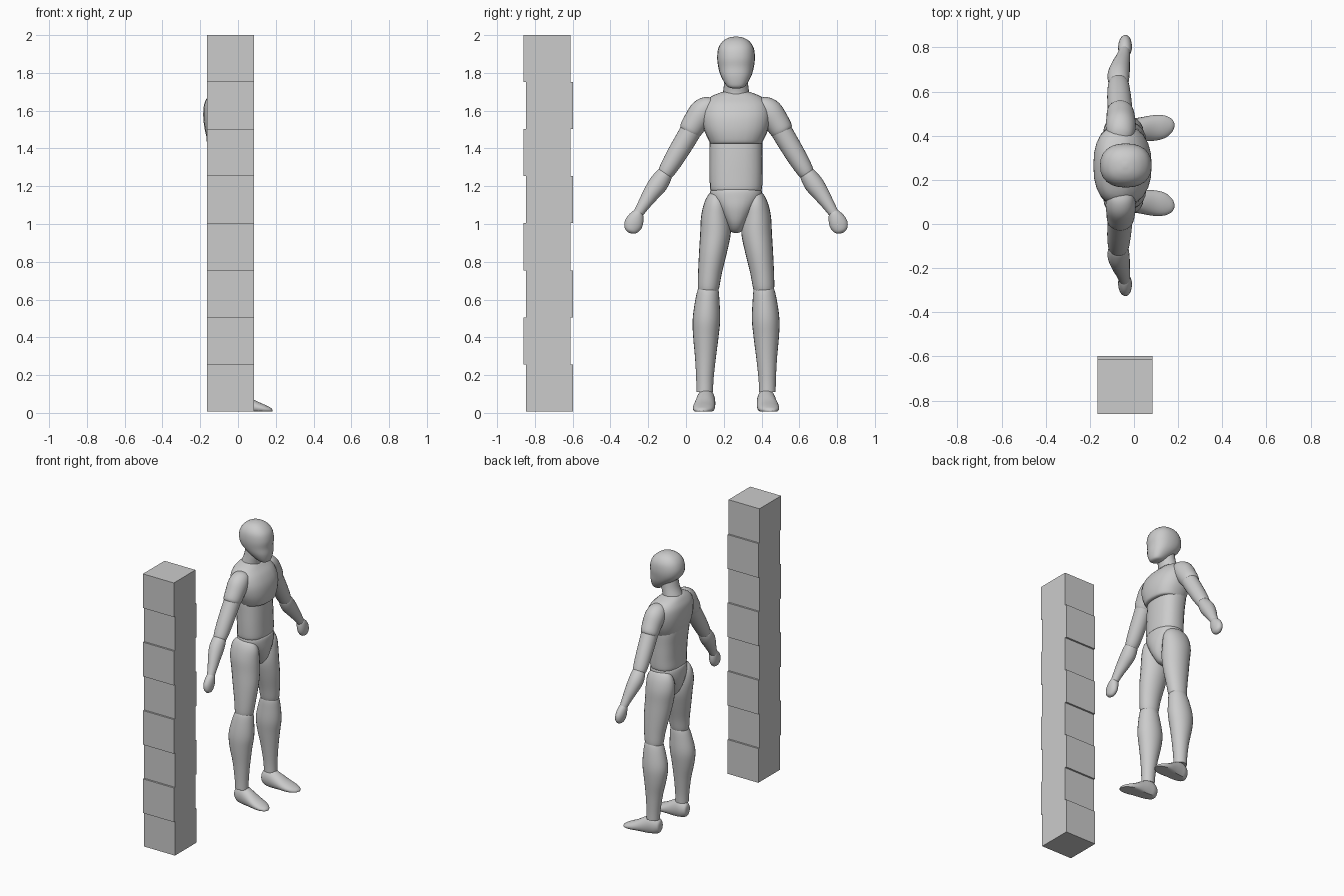
import bpy, bmesh, math
from mathutils import Vector

CY = 0.265   # the figure's centre line in y; it faces +x

grey = bpy.data.materials.new("grey")
grey.diffuse_color = (0.6, 0.6, 0.6, 1)


def finish(bm, name, smooth=True):
    bmesh.ops.recalc_face_normals(bm, faces=bm.faces)
    me = bpy.data.meshes.new(name)
    bm.to_mesh(me)
    bm.free()
    me.materials.append(grey)
    ob = bpy.data.objects.new(name, me)
    bpy.context.collection.objects.link(ob)
    if smooth:
        bpy.ops.object.select_all(action='DESELECT')
        ob.select_set(True)
        bpy.context.view_layer.objects.active = ob
        bpy.ops.object.shade_smooth_by_angle(angle=math.radians(40))
    return ob


def spline(pts, steps=4):
    """Catmull-Rom through tuples of numbers."""
    out = []
    for i in range(len(pts) - 1):
        p0, p1 = pts[max(i - 1, 0)], pts[i]
        p2, p3 = pts[i + 1], pts[min(i + 2, len(pts) - 1)]
        for s in range(steps):
            t = s / steps
            out.append([0.5 * (2 * b + (c - a) * t + (2 * a - 5 * b + 4 * c - d) * t * t
                               + (3 * b - a - 3 * c + d) * t ** 3)
                        for a, b, c, d in zip(p0, p1, p2, p3)])
    return out + [list(pts[-1])]


def loft(name, pts, side=1, mode="level", power=2.0, seg=24):
    """Skin oval rings (x, y offset, z, radius a, radius b).
    level: flat rings; limb: rings square to the path; foot: upright rings, flat sole."""
    rings = spline(pts)
    bm = bmesh.new()
    loops = []
    for i, (x, o, z, a, b) in enumerate(rings):
        c = Vector((x, CY + side * o, z))
        u, v = Vector((1, 0, 0)), Vector((0, 1, 0))
        if mode == "limb":
            p, q = rings[max(i - 1, 0)], rings[min(i + 1, len(rings) - 1)]
            v = Vector((0, side * (p[2] - q[2]), q[1] - p[1])).normalized()
        elif mode == "foot":
            u, v = Vector((0, 1, 0)), Vector((0, 0, 1))
        a, b = max(a, 0.003), max(b, 0.003)
        loop = []
        for k in range(seg):
            t = 2 * math.pi * k / seg
            cs, sn = math.cos(t), math.sin(t)
            co = (c + u * a * math.copysign(abs(cs) ** (2 / power), cs)
                  + v * b * math.copysign(abs(sn) ** (2 / power), sn))
            if mode == "foot":
                co.z = max(co.z, 0.008)
            loop.append(bm.verts.new(co))
        loops.append(loop)
    for l0, l1 in zip(loops, loops[1:]):
        for k in range(seg):
            n = (k + 1) % seg
            bm.faces.new((l0[k], l0[n], l1[n], l1[k]))
    bm.faces.new(loops[0])
    bm.faces.new(loops[-1])
    return finish(bm, name)


# Column of eight blocks, alternately shifted
for i in range(8):
    bm = bmesh.new()
    bmesh.ops.create_cube(bm, size=0.249)
    y = -0.7225 if i % 2 == 0 else -0.7355
    bmesh.ops.translate(bm, verts=bm.verts, vec=(-0.04, y, 0.1325 + 0.249 * i))
    finish(bm, f"column_block_{i + 1}", smooth=False)

# Head and neck
loft("head", [(0.035, 0, 1.718, .015, .02), (0.028, 0, 1.73, .04, .048),
              (-0.002, 0, 1.78, .08, .079), (-0.03, 0, 1.83, .107, .094),
              (-0.037, 0, 1.88, .117, .1), (-0.038, 0, 1.93, .106, .094),
              (-0.04, 0, 1.965, .078, .073), (-0.04, 0, 1.985, .042, .042),
              (-0.04, 0, 1.992, .008, .008)], power=2.3)
loft("neck", [(-0.085, 0, 1.64, .08, .078), (-0.078, 0, 1.69, .066, .07),
              (-0.06, 0, 1.75, .06, .063), (-0.05, 0, 1.81, .06, .06)])

# Torso
loft("chest", [(-0.045, 0, 1.425, .1, .135), (-0.044, 0, 1.437, .115, .142),
               (-0.048, 0, 1.5, .128, .17), (-0.056, 0, 1.57, .128, .182),
               (-0.068, 0, 1.63, .112, .172), (-0.078, 0, 1.67, .085, .14),
               (-0.082, 0, 1.695, .062, .085), (-0.082, 0, 1.705, .04, .05)], power=2.4)
loft("abdomen", [(-0.045, 0, 1.175, .09, .125), (-0.045, 0, 1.185, .1, .137),
                 (-0.046, 0, 1.26, .1, .14), (-0.052, 0, 1.36, .102, .14),
                 (-0.062, 0, 1.45, .105, .14), (-0.07, 0, 1.52, .1, .13)], power=2.4)
loft("pelvis", [(-0.045, 0, 1.185, .09, .12), (-0.045, 0, 1.178, .104, .136),
                (-0.046, 0, 1.14, .11, .135), (-0.046, 0, 1.08, .11, .1),
                (-0.045, 0, 1.01, .09, .058), (-0.045, 0, .965, .055, .034),
                (-0.045, 0, .953, .02, .012)], power=2.2)

for side, tag in ((-1, "right"), (1, "left")):
    # Leg
    loft(f"{tag}_thigh", [(-0.055, .112, 1.172, .03, .015), (-0.055, .107, 1.155, .075, .04),
                          (-0.055, .106, 1.11, .1, .063), (-0.055, .108, 1.04, .106, .077),
                          (-0.047, .109, .95, .101, .081), (-0.038, .122, .85, .092, .074),
                          (-0.032, .138, .74, .076, .063), (-0.032, .146, .66, .066, .056),
                          (-0.034, .147, .63, .055, .045)], side)
    loft(f"{tag}_shin", [(-0.032, .148, .675, .035, .035), (-0.032, .148, .655, .062, .054),
                         (-0.04, .153, .58, .08, .066), (-0.048, .157, .49, .09, .073),
                         (-0.05, .16, .4, .079, .067), (-0.044, .162, .29, .06, .055),
                         (-0.04, .165, .18, .048, .046), (-0.038, .166, .11, .045, .044)], side)
    # Foot, turned slightly outward
    loft(f"{tag}_foot", [(-0.092, .155, .06, .012, .02), (-0.085, .156, .06, .032, .043),
                         (-0.055, .158, .06, .046, .065), (-0.02, .16, .058, .05, .07),
                         (0.03, .164, .045, .054, .058), (0.09, .17, .03, .058, .037),
                         (0.14, .175, .02, .051, .024), (0.172, .18, .014, .03, .014),
                         (0.183, .182, .012, .008, .005)], side, "foot")
    # Arm
    loft(f"{tag}_upper_arm", [(-0.06, .17, 1.6, .05, .05), (-0.06, .215, 1.535, .056, .056),
                              (-0.064, .265, 1.45, .056, .056), (-0.068, .325, 1.35, .053, .052),
                              (-0.07, .37, 1.275, .046, .043), (-0.07, .387, 1.245, .03, .028)],
         side, "limb")
    loft(f"{tag}_shoulder", [(-0.06, .115, 1.655, .03, .02), (-0.06, .135, 1.635, .056, .05),
                             (-0.06, .175, 1.595, .068, .07), (-0.06, .215, 1.54, .065, .066),
                             (-0.062, .243, 1.495, .06, .06), (-0.062, .252, 1.48, .045, .045)],
         side, "limb")
    loft(f"{tag}_forearm", [(-0.07, .362, 1.29, .02, .02), (-0.07, .374, 1.27, .043, .04),
                            (-0.07, .41, 1.215, .05, .051), (-0.062, .45, 1.16, .043, .044),
                            (-0.05, .49, 1.1, .032, .033), (-0.042, .525, 1.045, .024, .025)],
         side, "limb")
    # Hand
    loft(f"{tag}_hand", [(-0.042, .508, 1.072, .01, .01), (-0.042, .515, 1.062, .025, .026),
                         (-0.041, .53, 1.03, .031, .043), (-0.04, .545, .995, .03, .048),
                         (-0.038, .557, .965, .022, .034), (-0.037, .562, .952, .005, .01)],
         side, "limb")
